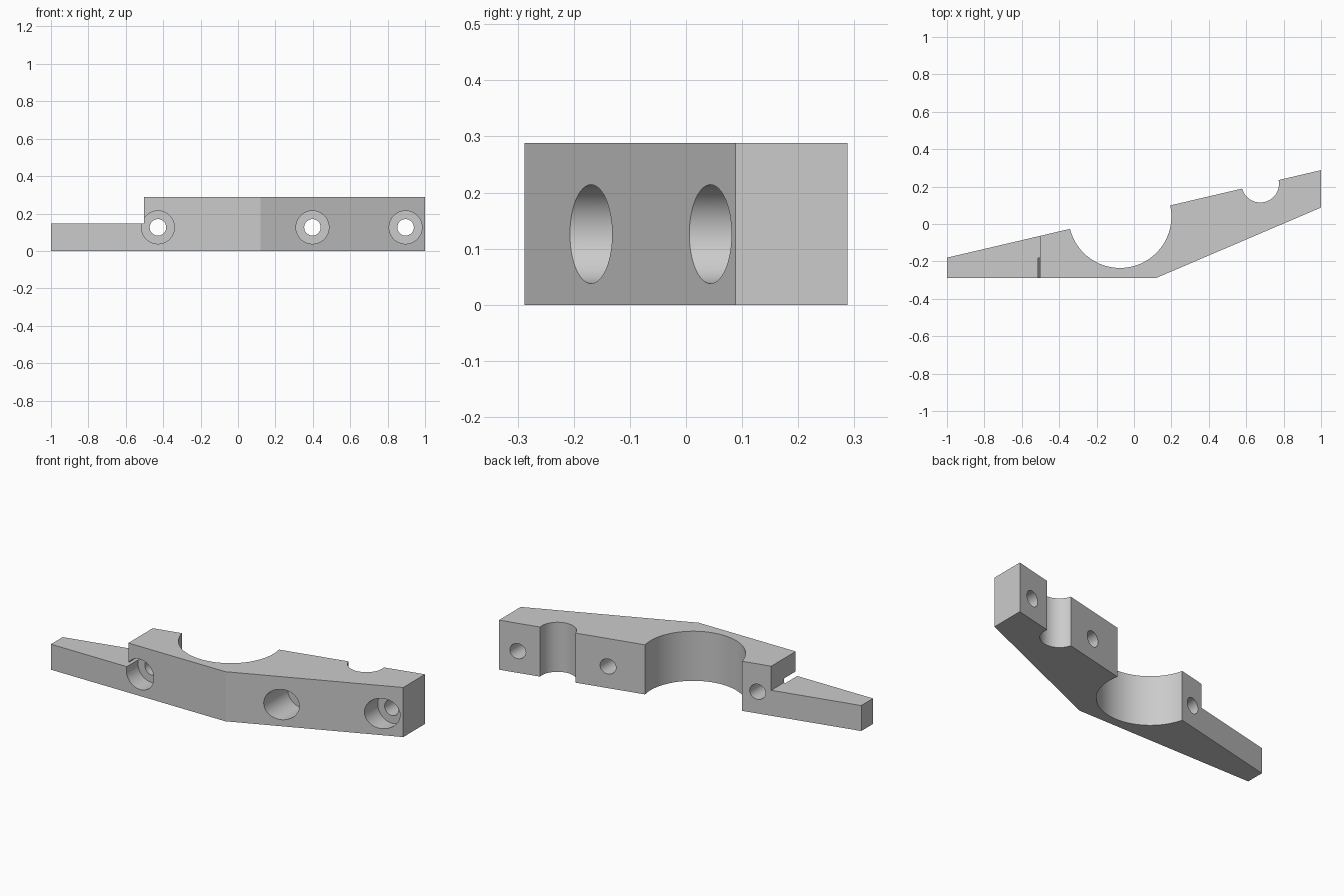
import bpy, bmesh, math
from mathutils import Matrix, Vector

cube = bpy.data.objects.get("Cube")
if cube:
    bpy.data.objects.remove(cube, do_unlink=True)

HEIGHT = 0.288
SHELF = 0.148
SEGMENTS = 96


def make_object(name, bm):
    bmesh.ops.recalc_face_normals(bm, faces=bm.faces)
    mesh = bpy.data.meshes.new(name)
    bm.to_mesh(mesh)
    bm.free()
    obj = bpy.data.objects.new(name, mesh)
    bpy.context.collection.objects.link(obj)
    return obj


def prism(name, outline, bottom, top):
    bm = bmesh.new()
    face = bm.faces.new([bm.verts.new((x, y, bottom)) for x, y in outline])
    extruded = bmesh.ops.extrude_face_region(bm, geom=[face])["geom"]
    verts = [v for v in extruded if isinstance(v, bmesh.types.BMVert)]
    bmesh.ops.translate(bm, verts=verts, vec=(0, 0, top - bottom))
    return make_object(name, bm)


def cylinder(name, start, end, radius):
    start, end = Vector(start), Vector(end)
    axis = end - start
    turn = axis.to_track_quat("Z", "Y").to_matrix().to_4x4()
    bm = bmesh.new()
    bmesh.ops.create_cone(bm, cap_ends=True, segments=SEGMENTS,
                          radius1=radius, radius2=radius, depth=axis.length,
                          matrix=Matrix.Translation((start + end) / 2) @ turn)
    return make_object(name, bm)


def cut(body, cutter):
    bpy.context.view_layer.objects.active = body
    mod = body.modifiers.new("cut", "BOOLEAN")
    mod.operation = "DIFFERENCE"
    mod.solver = "EXACT"
    mod.object = cutter
    bpy.ops.object.modifier_apply(modifier=mod.name)
    bpy.data.objects.remove(cutter, do_unlink=True)


def back_y(x):
    return -0.18 + 0.234 * (x + 1)


# Bent bar with a straight sloping back
bracket = prism("clamp_bracket", [
    (-1, -0.288), (0.12, -0.288), (1, 0.088), (1, back_y(1)), (-1, back_y(-1)),
], 0, HEIGHT)

# Lowered tongue at the narrow end
cut(bracket, prism("tongue_cutter", [
    (-1.2, -0.5), (-0.503, -0.5), (-0.503, 0.2), (-1.2, 0.2),
], SHELF, 0.5))

# Large and small round seats in the back
for x, y, radius in [(-0.075, 0.04, 0.275), (0.675, 0.215, 0.1)]:
    cut(bracket, cylinder("seat_cutter", (x, y, -0.1), (x, y, 0.4), radius))

# Counterbored bolt holes, each leaving the same wall at the back
for x in (-0.428, 0.398, 0.896):
    floor = back_y(x) - 0.135
    z = 0.126
    cut(bracket, cylinder("counterbore_cutter", (x, -0.6, z), (x, floor, z), 0.088))
    cut(bracket, cylinder("bolt_cutter", (x, floor - 0.03, z), (x, 0.6, z), 0.044))

# Plain grey finish
grey = bpy.data.materials.new("plain_grey")
grey.use_nodes = True
colour = (0.6, 0.6, 0.6, 1)
grey.diffuse_color = colour
grey.node_tree.nodes["Principled BSDF"].inputs["Base Color"].default_value = colour
bracket.data.materials.clear()
bracket.data.materials.append(grey)

# Smooth bores with crisp edges
bpy.ops.object.select_all(action="DESELECT")
bracket.select_set(True)
bpy.context.view_layer.objects.active = bracket
bpy.ops.object.shade_smooth_by_angle(angle=math.radians(20))
